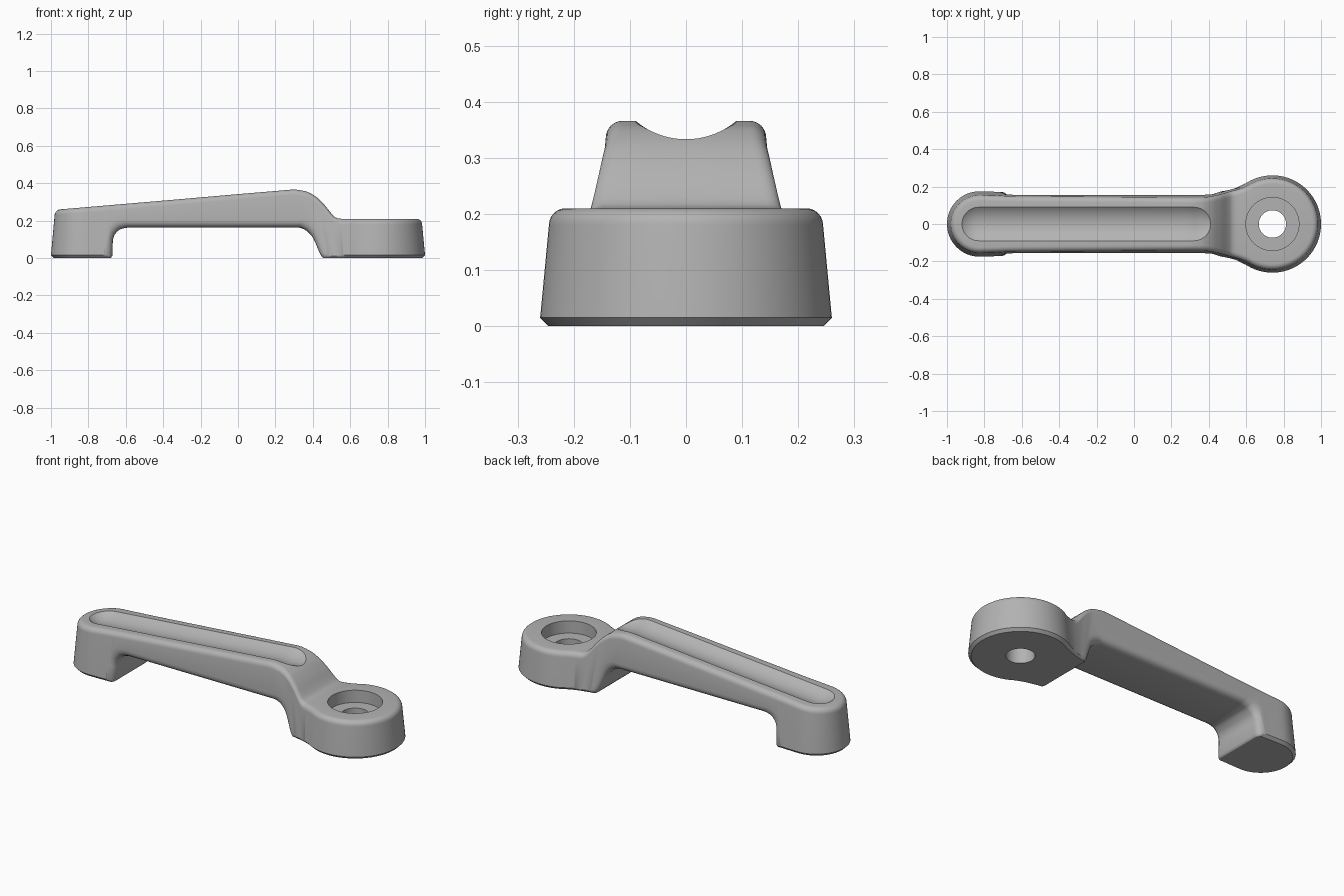
import bpy
import bmesh
from math import sin, cos, pi, sqrt, radians
from mathutils import Vector

if "Cube" in bpy.data.objects:
    bpy.data.objects.remove(bpy.data.objects["Cube"])

DRAFT, CHAMFER, TOP_R, UNDER_R = 0.08, 0.015, 0.03, 0.04
PAD_X, PAD_R = 0.74, 0.26
FOOT_X, FOOT_R = -0.825, 0.175

# Single flat grey
grey = bpy.data.materials.new("plain grey")
grey.use_nodes = True
grey.diffuse_color = (0.45, 0.45, 0.45, 1)
grey.node_tree.nodes["Principled BSDF"].inputs["Base Color"].default_value = grey.diffuse_color


def smooth_curve(pts):
    """Monotone cubic through the given points."""
    sec = [(b[1] - a[1]) / (b[0] - a[0]) for a, b in zip(pts, pts[1:])]
    tan = [sec[0]] + [2 * a * b / (a + b) if a * b > 0 else 0
                      for a, b in zip(sec, sec[1:])] + [sec[-1]]

    def f(x):
        x = min(max(x, pts[0][0]), pts[-1][0])
        i = max(k for k in range(len(sec)) if x >= pts[k][0])
        (x0, y0), (x1, y1) = pts[i], pts[i + 1]
        h = x1 - x0
        t = (x - x0) / h
        return (y0 * (1 + 2 * t) * (1 - t) ** 2 + y1 * t * t * (3 - 2 * t)
                + h * t * (1 - t) * (tan[i] * (1 - t) - tan[i + 1] * t))
    return f


top = smooth_curve([(-1, .256), (-.4, .307), (.22, .36), (.3, .366), (.36, .357), (.41, .333),
                    (.46, .287), (.505, .232), (.525, .215), (.55, .21), (1, .21)])
under_pts = [(-1, 0), (-.682, 0), (-.671, .013), (-.668, .1), (-.655, .13), (-.625, .155),
             (-.58, .163), (.32, .163), (.36, .15), (.39, .12), (.435, .02), (.45, 0), (1, 0)]
under = smooth_curve(under_pts)
width = smooth_curve([(FOOT_X, FOOT_R), (-.6, .171), (.38, .171), (.44, .177), (.5, .188),
                      (.55, .2), (.6, .219), (.62, .231)])
# How far the rounded underside edges wrap around the two inner end walls
wrap = smooth_curve([(-.78, 0), (-.7, -1), (-.6, -1), (-.45, 0), (.2, 0), (.34, 1),
                     (.45, 1), (.58, 0)])


def mesh_object(name, bm):
    bmesh.ops.recalc_face_normals(bm, faces=bm.faces)
    mesh = bpy.data.meshes.new(name)
    bm.to_mesh(mesh)
    bm.free()
    mesh.materials.append(grey)
    obj = bpy.data.objects.new(name, mesh)
    bpy.context.collection.objects.link(obj)
    return obj


def loft(name, sections):
    """Skin closed sections and cap both ends."""
    bm = bmesh.new()
    rings = [[bm.verts.new(p) for p in s] for s in sections]
    for a, b in zip(rings, rings[1:]):
        for i in range(len(a)):
            j = (i + 1) % len(a)
            bm.faces.new((a[i], a[j], b[j], b[i]))
    for end in (rings[0], rings[-1]):
        bm.faces.new(end)
    bmesh.ops.remove_doubles(bm, verts=bm.verts, dist=1e-5)
    bmesh.ops.dissolve_degenerate(bm, edges=bm.edges, dist=1e-6)
    return mesh_object(name, bm)


def spread(a, b, n):
    return [a + (b - a) * i / n for i in range(n + 1)]


# Half plan outline: round foot, straight arm, flared neck, round pad
xs = spread(-.8, .28, 36) + spread(-.74, -.55, 24) + spread(.29, .6, 31)
xs = sorted(set(round(x, 4) for x in xs + [p[0] for p in under_pts[1:-1]]))
outline = [Vector((FOOT_X - FOOT_R * cos(a), FOOT_R * sin(a))) for a in spread(0, pi / 2, 16)]
outline += [Vector((x, width(x))) for x in xs]
outline += [Vector((PAD_X + PAD_R * cos(a), PAD_R * sin(a)))
            for a in spread(radians(117), 0, 32)]
outline[0].y = outline[-1].y = 0


def drop(d, r):
    return r - sqrt(max(0, r * r - (r - d) ** 2))


# Body sections: rounded underside, drafted wall, rounded top
sections = []
n = len(outline)
for i, p in enumerate(outline):
    before = outline[i - 1] if i else Vector((outline[1].x, -outline[1].y))
    after = outline[i + 1] if i < n - 1 else Vector((outline[-2].x, -outline[-2].y))
    t = (after - before).normalized()
    normal = Vector((-t.y, t.x))
    half = []
    for d in (UNDER_R, .027, CHAMFER, .008, .003, 0):
        c = drop(d, UNDER_R)
        u = under(p.x)
        z = max(u + c * u / .163, CHAMFER - d, 0)
        q = p - normal * (d + DRAFT * max(z - CHAMFER, 0))
        half.append((q.x + c * wrap(p.x), max(q.y, 0), z))
    for a in spread(0, pi / 2, 6):
        d = TOP_R * (1 - cos(a))
        q = p - normal * (d + DRAFT * (top(p.x) - CHAMFER))
        half.append((q.x, max(q.y, 0), top(q.x) - drop(d, TOP_R)))
    sections.append(half + [(x, -y, z) for x, y, z in reversed(half)])
body = loft("pull_handle_body", sections)

# Finger groove cutter: a shallow round-ended trough that follows the top
G0, G1, G_R, G_DEPTH, G_HALF = -.83, .32, .139, .033, .115
stations = [G0 - G_HALF * cos(a) for a in spread(.12, pi / 2, 14)]
stations += spread(G0, G1, 40)[1:]
stations += [G1 + G_HALF * sin(a) for a in spread(0, pi / 2 - .12, 14)][1:]
groove = []
for x in stations:
    off = max(G0 - x, x - G1, 0)
    h = sqrt(G_HALF ** 2 - off ** 2)
    ring = []
    for s in spread(-1, 1, 20):
        depth = sqrt(G_R ** 2 - off ** 2 - (s * h) ** 2) - (G_R - G_DEPTH)
        ring.append((x, s * h, top(x) - depth))
    groove.append(ring + [(x, h, .6), (x, -h, .6)])
cutters = [loft("groove_cutter", groove)]


# Bolt hole and counterbore cutters
def cylinder(name, radius, z0, z1):
    bm = bmesh.new()
    bmesh.ops.create_cone(bm, cap_ends=True, segments=64, radius1=radius, radius2=radius,
                          depth=z1 - z0)
    bmesh.ops.translate(bm, verts=bm.verts, vec=(PAD_X, 0, (z0 + z1) / 2))
    return mesh_object(name, bm)


cutters.append(cylinder("bolt_hole_cutter", .073, -.1, .5))
cutters.append(cylinder("counterbore_cutter", .142, .14, .5))

# Cut, then shade smooth with crisp edges
bpy.ops.object.select_all(action='DESELECT')
body.select_set(True)
bpy.context.view_layer.objects.active = body
for cutter in cutters:
    cutter.hide_render = True
    mod = body.modifiers.new(cutter.name, 'BOOLEAN')
    mod.operation = 'DIFFERENCE'
    mod.solver = 'EXACT'
    mod.object = cutter
    bpy.ops.object.modifier_apply(modifier=mod.name)
    bpy.data.objects.remove(cutter)
bpy.ops.object.shade_smooth_by_angle(angle=radians(32))
